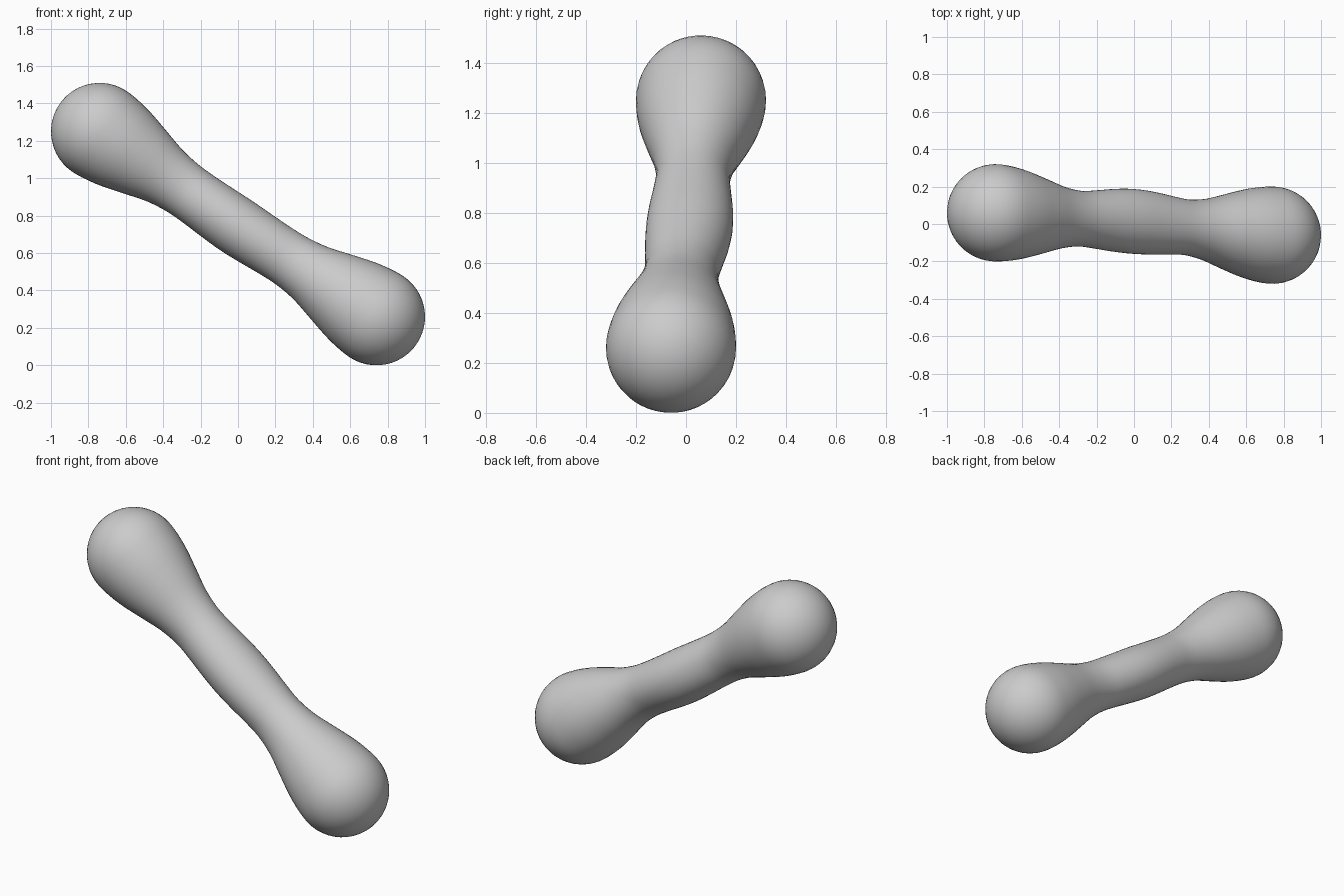
import bpy, bmesh, math
from mathutils import Vector

cube = bpy.data.objects.get("Cube")
if cube:
    bpy.data.objects.remove(cube, do_unlink=True)

SEGMENTS = 48
BALL_RADIUS = 0.26
MIDDLE = Vector((0, 0, 0.755))
BALL_CENTRE = Vector((0.74, -0.06, 0.26))

# Frame along the slanted axis: axis, sideways and up across it
axis = (BALL_CENTRE - MIDDLE).normalized()
half_length = (BALL_CENTRE - MIDDLE).length
side = Vector((0, 1, 0))
side = (side - axis * side.dot(axis)).normalized()
up = axis.cross(side)

# Half profile of the shaft: distance from the middle, sideways and up radius
SHAFT = [(0, 0.173, 0.157), (0.12, 0.168, 0.154), (0.24, 0.156, 0.150),
         (0.35, 0.149, 0.151), (0.47, 0.166, 0.167), (0.60, 0.203, 0.203),
         (0.72, 0.236, 0.236), (0.81, 0.253, 0.253), (half_length, 0.26, 0.26)]


def spline(points, steps):
    """Smooth curve through the points (Catmull-Rom)."""
    pts = [Vector(p) for p in points]
    # mirrored start keeps the middle smooth, the end runs level into the ball
    before = Vector((-pts[1][0], pts[1][1], pts[1][2]))
    after = Vector((2 * pts[-1][0] - pts[-2][0], pts[-2][1], pts[-2][2]))
    pts = [before] + pts + [after]
    out = []
    for a, b, c, d in zip(pts, pts[1:], pts[2:], pts[3:]):
        for i in range(steps):
            t = i / steps
            out.append(0.5 * (2 * b + (c - a) * t + (2 * a - 5 * b + 4 * c - d) * t ** 2
                              + (3 * b - a - 3 * c + d) * t ** 3))
    return out


# Half profile with the round ball end, then mirrored to the full length
half = [tuple(p) for p in spline(SHAFT, 3)]
for i in range(12):
    a = math.pi / 2 * i / 12
    r = BALL_RADIUS * math.cos(a)
    half.append((half_length + BALL_RADIUS * math.sin(a), r, r))
profile = [(-s, a, b) for s, a, b in reversed(half[1:])] + half

# Rings swept along the axis, with a slight bow in the middle
bm = bmesh.new()
rings = []
for s, width, height in profile:
    bow = math.exp(-(s / 0.35) ** 2)
    centre = MIDDLE + axis * s + (side * 0.014 - up * 0.012) * bow
    ring = []
    for k in range(SEGMENTS):
        t = math.tau * k / SEGMENTS
        ring.append(bm.verts.new(centre + side * (width * math.cos(t)) + up * (height * math.sin(t))))
    rings.append(ring)
for r0, r1 in zip(rings, rings[1:]):
    for k in range(SEGMENTS):
        j = (k + 1) % SEGMENTS
        bm.faces.new((r0[k], r0[j], r1[j], r1[k]))

# Tips of the two balls
for ring, sign in ((rings[0], -1), (rings[-1], 1)):
    tip = bm.verts.new(MIDDLE + axis * sign * (half_length + BALL_RADIUS))
    for k in range(SEGMENTS):
        bm.faces.new((ring[k], ring[(k + 1) % SEGMENTS], tip))
bmesh.ops.recalc_face_normals(bm, faces=bm.faces[:])

mesh = bpy.data.meshes.new("dumbbell_body")
bm.to_mesh(mesh)
bm.free()
body = bpy.data.objects.new("dumbbell_body", mesh)
bpy.context.collection.objects.link(body)

# Plain grey material
grey = bpy.data.materials.new("light grey")
grey.use_nodes = True
colour = (0.6, 0.6, 0.6, 1)
grey.diffuse_color = colour
grey.node_tree.nodes["Principled BSDF"].inputs["Base Color"].default_value = colour
mesh.materials.append(grey)

# Smooth shading
bpy.ops.object.select_all(action='DESELECT')
body.select_set(True)
bpy.context.view_layer.objects.active = body
bpy.ops.object.shade_smooth_by_angle(angle=math.radians(40))
